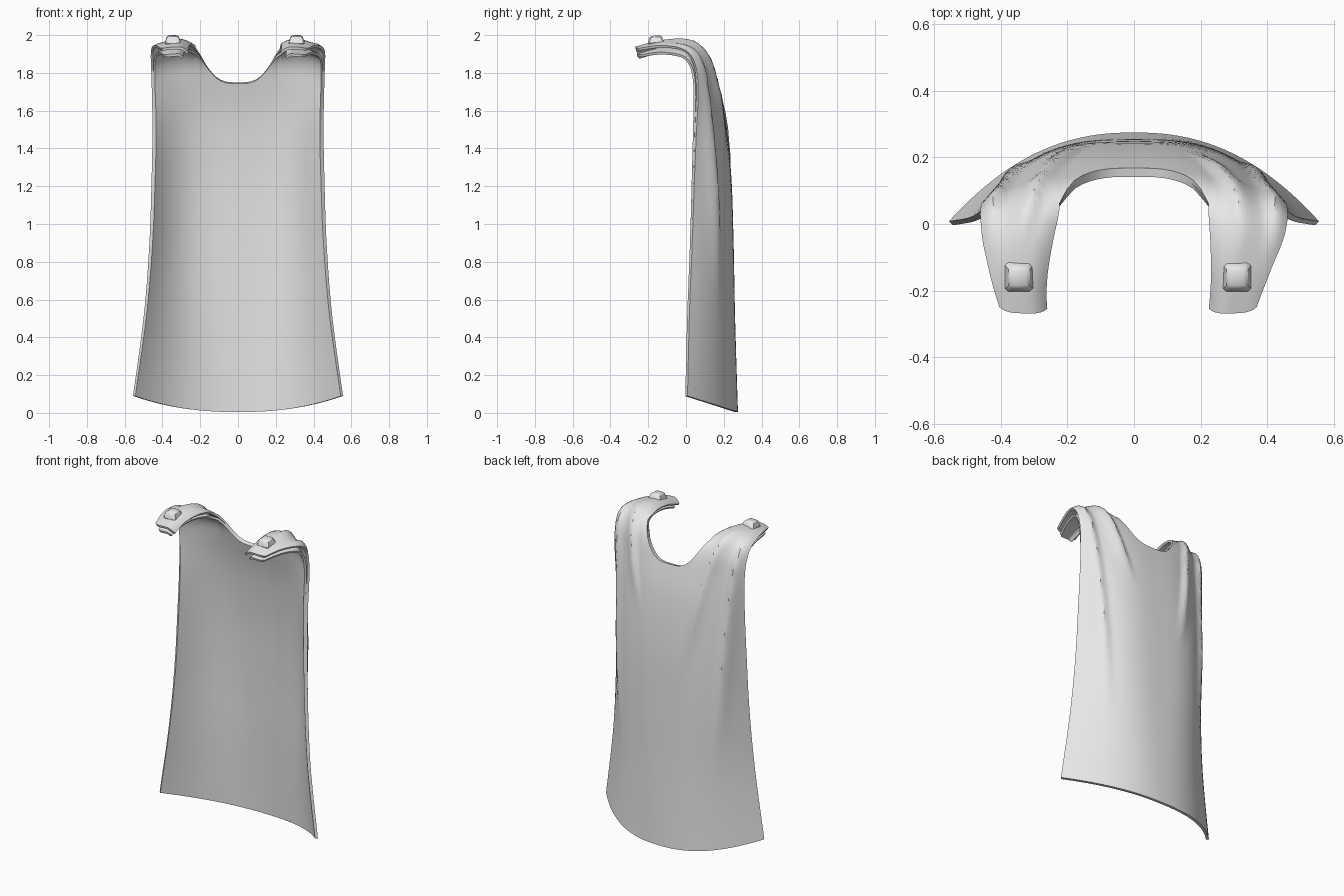
import bpy, bmesh, math
from mathutils import Vector

old = bpy.data.objects.get("Cube")
if old:
    bpy.data.objects.remove(old, do_unlink=True)

cloth = bpy.data.materials.new("light_grey")
cloth.use_nodes = True
GREY = (0.8, 0.8, 0.8, 1)
cloth.diffuse_color = GREY
cloth.node_tree.nodes["Principled BSDF"].inputs["Base Color"].default_value = GREY

# Profile rows, hem to strap tip: crest y, crest z, edge y, edge z, half width
ROWS = [
    (.275, .005, .008, .09, .556), (.26, .5, .018, .52, .498),
    (.252, .9, .033, .9, .469), (.24, 1.25, .045, 1.25, .457),
    (.21, 1.55, .055, 1.5, .452), (.168, 1.75, .062, 1.69, .454),
    (.13, 1.87, .05, 1.82, .456), (.065, 1.95, .01, 1.9, .456),
    (-.02, 1.985, -.06, 1.935, .446), (-.14, 1.977, -.15, 1.945, .42),
    (-.27, 1.94, -.264, 1.93, .387)]
INNER = .49      # share of the half width where the strap begins
SHOULDER = 7     # profile row where neck and strap part
TIP = 10


def ramp(t, a, b):
    f = min(1, max(0, (t - a) / (b - a)))
    return f * f * (3 - 2 * f)


def profile(t):
    """Smooth curve through the profile rows."""
    i = min(int(t), TIP - 1)
    f = t - i
    a, b, c, d = (ROWS[min(TIP, max(0, i + k))] for k in (-1, 0, 1, 2))
    return [q + f / 2 * (r - p + f * (2 * p - 5 * q + 4 * r - s
            + f * (3 * (q - r) + s - p))) for p, q, r, s in zip(a, b, c, d)]


def surface(s, t):
    yc, zc, ye, ze, w = profile(t)
    m = abs(s)
    k = m ** (2.3 + .9 * ramp(t, 0, 2.5) + 1.6 * ramp(t, 5, 8))
    y, z = yc + (ye - yc) * k, zc + (ze - zc) * k
    x = m * w
    if m >= INNER:
        f = (m - INNER) / (1 - INNER)
        xi = INNER * w + .053 * ramp(t, 7, 10)
        x = xi + (w - xi) * f
        y += .015 * abs(2 * f - 1) ** 4 * ramp(t, 9, 10)
    z -= .03 * ramp(t, 6, 8) * max(0, 1 - max(0, m - INNER) / .2) ** 2
    return Vector((math.copysign(x, s) - .018 * ramp(t, 7, 10), y, z))


def ridge(m, t, low, s_low, s_high, size):
    """Curved pleat fading out at row low, steep on its inner side."""
    g = (t - low) / (8 - low)
    if g <= 0:
        return 0
    d = m - (s_low + (s_high - s_low) * min(g, 1) ** .42)
    width = .035 if d < 0 else .1
    return size * math.exp(-(d / width) ** 2) * ramp(g, 0, .3) * (1 - ramp(t, 6.5, 9))


def folds(s, t):
    m = abs(s)
    low, s_low = (2.4, .1) if s < 0 else (3.5, .28)
    return ridge(m, t, .8, .55, .94, .022) + ridge(m, t, low, s_low, .72, .022)


def finish(ob, modifier):
    """Apply the modifier, colour the part and smooth all but sharp edges."""
    ob.data.materials.append(cloth)
    bpy.ops.object.select_all(action="DESELECT")
    ob.select_set(True)
    bpy.context.view_layer.objects.active = ob
    bpy.ops.object.modifier_apply(modifier=modifier.name)
    bpy.ops.object.shade_smooth_by_angle(angle=math.radians(35))


def steps(a, b, n):
    return [a + (b - a) * i / n for i in range(n + 1)]


def rows_of(s):
    """Rows of one column: up to the neck edge, or on over the shoulder."""
    m = abs(s)
    rows = steps(0, 5 + 2 * min(1, m / INNER) ** 3.5, 30)
    return rows + steps(SHOULDER, TIP, 10)[1:] if m >= INNER else rows


def layer(name, across, offset, thickness):
    """Skin the columns, shift along the normals, then thicken inward."""
    bm = bmesh.new()
    shift = {}
    cols = []
    for s in across:
        verts = []
        for t in rows_of(s):
            v = bm.verts.new(surface(s, t))
            shift[v] = offset(s, t)
            verts.append(v)
        cols.append(verts)
    for a, b in zip(cols, cols[1:]):
        for j in range(min(len(a), len(b)) - 1):
            bm.faces.new((a[j], a[j + 1], b[j + 1], b[j]))
    bm.normal_update()
    moves = [(v, v.normal * d) for v, d in shift.items()]
    for v, d in moves:
        v.co += d
    me = bpy.data.meshes.new(name)
    bm.to_mesh(me)
    bm.free()
    ob = bpy.data.objects.new(name, me)
    bpy.context.collection.objects.link(ob)
    mod = ob.modifiers.new("thickness", "SOLIDIFY")
    mod.thickness = thickness
    mod.offset = -1
    finish(ob, mod)


# Cape: folded outer cloth and smooth lining, both running over the shoulders
half = steps(0, INNER, 10) + steps(INNER, 1, 16)[1:]
columns = [-s for s in reversed(half[1:])] + half
layer("outer_cape", columns, folds, .014)
layer("cape_lining", columns,
      lambda s, t: -.003 - .01 * ramp(t, 0, 5) - .025 * ramp(t, 5.5, 8.5), .014)

# Studs: tapered, bevelled blocks on the strap ends
for label, x in (("right", -.345), ("left", .31)):
    bpy.ops.mesh.primitive_cube_add(size=1, location=(x, -.16, 1.975),
                                    rotation=(.1, 0, 0))
    stud = bpy.context.object
    stud.name = label + "_stud"
    for v in stud.data.vertices:
        top = v.co.z > 0
        v.co.x *= .058 if top else .09
        v.co.y *= .062 if top else .095
        v.co.z *= .045
    bevel = stud.modifiers.new("soft_edges", "BEVEL")
    bevel.width = .009
    bevel.segments = 1
    finish(stud, bevel)
